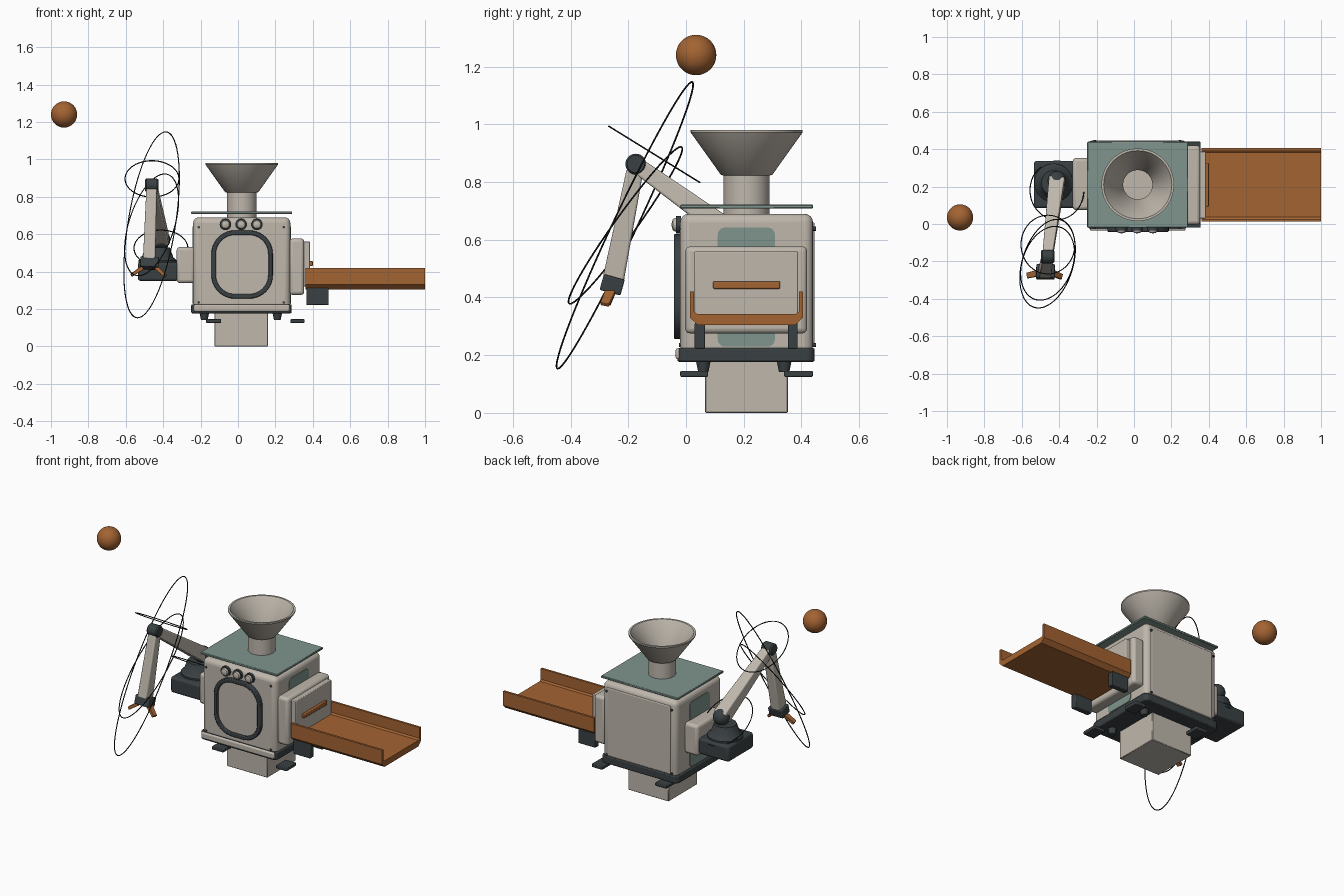
import bpy, bmesh, math
from mathutils import Vector, Matrix

if "Cube" in bpy.data.objects:
    bpy.data.objects.remove(bpy.data.objects["Cube"])

def mat(name, c):
    m = bpy.data.materials.new(name)
    m.diffuse_color = (*c, 1)
    m.use_nodes = True
    m.node_tree.nodes["Principled BSDF"].inputs["Base Color"].default_value = m.diffuse_color
    return m

BEIGE = mat("warm_beige", (0.52, 0.475, 0.415))
DARK = mat("charcoal", (0.042, 0.052, 0.056))
ORANGE = mat("burnt_orange", (0.37, 0.125, 0.032))
GREEN = mat("sage_green", (0.21, 0.30, 0.265))
BLACK = mat("wire_black", (0.012, 0.013, 0.014))

def finish(bm, name, m, bevel=0, segs=3):
    bmesh.ops.recalc_face_normals(bm, faces=bm.faces)
    me = bpy.data.meshes.new(name)
    bm.to_mesh(me)
    bm.free()
    me.materials.append(m)
    o = bpy.data.objects.new(name, me)
    bpy.context.collection.objects.link(o)
    if bevel:
        b = o.modifiers.new("bevel", 'BEVEL')
        b.width, b.segments, b.limit_method = bevel, segs, 'ANGLE'
    bpy.ops.object.select_all(action='DESELECT')
    o.select_set(True)
    bpy.context.view_layer.objects.active = o
    bpy.ops.object.shade_smooth_by_angle(angle=math.radians(35))
    return o

def box(name, x, y, z, m, bevel=0, segs=3):
    bm = bmesh.new()
    bmesh.ops.create_cube(bm, size=1)
    for v in bm.verts:
        v.co = [a + (b - a) * (c + 0.5) for (a, b), c in zip((x, y, z), v.co)]
    return finish(bm, name, m, bevel, segs)

def beam(name, p, q, s0, s1, m, bevel=0.008, side=(1, 0, 0)):
    """Tapered bar from p to q, sizes (side, depth) at both ends."""
    p, q = Vector(p), Vector(q)
    d = (q - p).normalized()
    a = (Vector(side) - d * d.dot(Vector(side))).normalized()
    b = d.cross(a)
    bm = bmesh.new()
    rows = [[bm.verts.new(c + a * i * s[0] / 2 + b * j * s[1] / 2)
             for i, j in ((-1, -1), (1, -1), (1, 1), (-1, 1))] for c, s in ((p, s0), (q, s1))]
    bm.faces.new(rows[0])
    bm.faces.new(rows[1])
    for i in range(4):
        k = (i + 1) % 4
        bm.faces.new((rows[0][i], rows[0][k], rows[1][k], rows[1][i]))
    return finish(bm, name, m, bevel)

def lathe(name, prof, loc, m, axis='z', n=48):
    """Revolve (radius, height) points; axis 'z' is up, '-y' forward, 'x' sideways."""
    bm = bmesh.new()
    vs = [bm.verts.new((r, 0, h)) for r, h in prof]
    es = [bm.edges.new(e) for e in zip(vs, vs[1:])]
    bmesh.ops.spin(bm, geom=vs + es, cent=(0, 0, 0), axis=(0, 0, 1), angle=2 * math.pi, steps=n)
    bmesh.ops.remove_doubles(bm, verts=bm.verts, dist=1e-5)
    R = {'z': Matrix(), '-y': Matrix.Rotation(math.pi / 2, 4, 'X'),
         'x': Matrix.Rotation(math.pi / 2, 4, 'Y')}[axis]
    bm.transform(Matrix.Translation(loc) @ R)
    return finish(bm, name, m)

def rrect(u, v, r, n=10):
    pts = []
    for k, (cu, cv) in enumerate(((u[1] - r, v[1] - r), (u[0] + r, v[1] - r),
                                  (u[0] + r, v[0] + r), (u[1] - r, v[0] + r))):
        for i in range(n + 1):
            t = (k + i / n) * math.pi / 2
            pts.append((cu + r * math.cos(t), cv + r * math.sin(t)))
    return pts

def prism(name, pts, axis, a, b, m, inner=None, bevel=0):
    """Extrude an outline along an axis, optionally with a hole."""
    place = {'x': lambda u, v, w: (w, u, v), 'y': lambda u, v, w: (u, w, v),
             'z': lambda u, v, w: (u, v, w)}[axis]
    bm = bmesh.new()
    loops = [[bm.verts.new(place(*p, w)) for p in o]
             for o, w in ([(pts, a), (pts, b)] + ([(inner, b), (inner, a)] if inner else []))]
    n = len(pts)
    pairs = list(zip(loops, loops[1:] + loops[:1])) if inner else [(loops[0], loops[1])]
    for A, B in pairs:
        for i in range(n):
            bm.faces.new((A[i], A[(i + 1) % n], B[(i + 1) % n], B[i]))
    if not inner:
        bm.faces.new(loops[0])
        bm.faces.new(loops[1])
    return finish(bm, name, m, bevel, 2)

def wire(name, c, u, v, r=0.003, n=72, k=6):
    """Thin elliptical loop with centre c and semi-axes u, v."""
    c, u, v = Vector(c), Vector(u), Vector(v)
    nor = u.cross(v).normalized()
    bm = bmesh.new()
    rings = []
    for i in range(n):
        t = 2 * math.pi * i / n
        tan = (v * math.cos(t) - u * math.sin(t)).normalized()
        out = tan.cross(nor)
        p = c + u * math.cos(t) + v * math.sin(t)
        rings.append([bm.verts.new(p + r * (out * math.cos(2 * math.pi * j / k) +
                                            nor * math.sin(2 * math.pi * j / k))) for j in range(k)])
    for i in range(n):
        A, B = rings[i], rings[(i + 1) % n]
        for j in range(k):
            bm.faces.new((A[j], A[(j + 1) % k], B[(j + 1) % k], B[j]))
    return finish(bm, name, BLACK)

def ball(name, loc, r, m):
    bm = bmesh.new()
    bmesh.ops.create_uvsphere(bm, u_segments=40, v_segments=24, radius=r)
    bm.transform(Matrix.Translation(loc))
    return finish(bm, name, m)

# Cabinet: body, base, pedestal, lid
box("cabinet_body", (-0.24, 0.28), (-0.02, 0.44), (0.2, 0.69), BEIGE, 0.03, 4)
prism("base_plate", rrect((-0.25, 0.287), (-0.03, 0.446), 0.03), 'z', 0.177, 0.225, DARK, bevel=0.006)
box("front_sill", (-0.235, 0.275), (-0.036, -0.01), (0.186, 0.224), BEIGE, 0.008)
box("back_panel", (-0.2, 0.245), (0.43, 0.446), (0.23, 0.66), BEIGE, 0.005)
box("pedestal", (-0.125, 0.16), (0.066, 0.353), (0, 0.18), BEIGE, 0.003, 1)
box("lid_plate", (-0.25, 0.29), (-0.02, 0.44), (0.708, 0.722), GREEN, 0.003, 1)

# Feet
for sx, px in (("left", (-0.17, -0.09)), ("right", (0.28, 0.355))):
    for sy, py, cy in (("front", (-0.02, 0.077), 0.06), ("back", (0.34, 0.44), 0.34)):
        box(f"foot_pad_{sx}_{sy}", px, py, (0.125, 0.146), DARK, 0.004, 2)
        lathe(f"foot_stem_{sx}_{sy}", [(0, 0), (0.018, 0), (0.026, 0.04), (0, 0.04)],
              (-0.18 if sx == "left" else 0.21, cy, 0.142), DARK, n=20)

# Hopper funnel, hollow inside
lathe("hopper_funnel", [(0, 0.69), (0.08, 0.69), (0.08, 0.822), (0.09, 0.826), (0.194, 0.972),
                        (0.194, 0.98), (0.182, 0.98), (0.078, 0.828), (0.078, 0.76), (0, 0.76)],
      (0.02, 0.21, 0), BEIGE, n=64)

# Front door, knobs, screws
prism("door_frame", rrect((-0.142, 0.186), (0.256, 0.62), 0.125), 'y', -0.042, -0.015, DARK,
      inner=rrect((-0.118, 0.162), (0.28, 0.596), 0.102), bevel=0.005)
prism("door_panel", rrect((-0.12, 0.164), (0.278, 0.598), 0.104), 'y', -0.028, -0.015, BEIGE)
for i, x in enumerate((-0.067, 0.017, 0.101)):
    lathe(f"knob_collar_{i}", [(0, 0), (0.031, 0), (0.031, 0.016), (0, 0.016)], (x, -0.018, 0.652), DARK, '-y', 28)
    lathe(f"knob_cap_{i}", [(0.024, 0), (0.024, 0.018), (0.02, 0.027), (0.01, 0.031), (0, 0.032)],
          (x, -0.018, 0.652), BEIGE, '-y', 28)
for i, (x, z) in enumerate(((-0.21, 0.638), (0.245, 0.638), (-0.21, 0.235), (0.245, 0.235))):
    lathe(f"front_screw_{i}", [(0, 0), (0.007, 0), (0.007, 0.01), (0, 0.01)], (x, -0.014, z), DARK, '-y', 12)
    lathe(f"back_screw_{i}", [(0, 0), (0.007, 0), (0.007, 0.02), (0, 0.02)], (x, 0.45, z), DARK, '-y', 12)

# Side windows
for side, a, b in (("right", 0.276, 0.284), ("left", -0.244, -0.236)):
    prism(f"side_window_{side}", rrect((0.11, 0.308), (0.23, 0.642), 0.025), 'x', a, b, GREEN)

# Output side: door housing, hatch, handle, chute
box("outlet_housing", (0.275, 0.354), (-0.003, 0.42), (0.275, 0.577), BEIGE, 0.018)
box("outlet_hatch", (0.34, 0.385), (0.03, 0.388), (0.32, 0.56), BEIGE, 0.004, 2)
box("hatch_handle", (0.38, 0.4), (0.094, 0.326), (0.43, 0.456), ORANGE, 0.004, 2)
prism("chute", [(0.014, 0.42), (0.014, 0.33), (0.04, 0.305), (0.379, 0.305), (0.405, 0.33), (0.405, 0.42),
                (0.391, 0.42), (0.391, 0.352), (0.381, 0.343), (0.038, 0.343), (0.028, 0.352), (0.028, 0.42)],
      'x', 0.362, 1.0, ORANGE)
for n, y in (("front", (0.03, 0.066)), ("back", (0.353, 0.387))):
    box(f"chute_bracket_{n}", (0.365, 0.485), y, (0.222, 0.312), DARK, 0.004, 2)

# Arm mount
box("arm_bracket", (-0.328, -0.23), (0.075, 0.353), (0.338, 0.532), BEIGE, 0.018)
box("arm_base", (-0.535, -0.318), (0.085, 0.337), (0.35, 0.45), DARK, 0.014)
lathe("arm_turret", [(0, 0.44), (0.103, 0.44), (0.103, 0.46), (0.085, 0.475), (0.065, 0.53), (0, 0.53)],
      (-0.43, 0.22, 0), DARK)

# Robot arm
shoulder, elbow, wrist = (-0.412, 0.232, 0.57), (-0.462, -0.172, 0.86), (-0.475, -0.252, 0.462)
ball("shoulder_joint", shoulder, 0.05, DARK)
beam("upper_arm", shoulder, elbow, (0.085, 0.085), (0.055, 0.055), BEIGE)
lathe("elbow_joint", [(0, -0.036), (0.03, -0.036), (0.036, -0.028), (0.036, 0.028), (0.03, 0.036), (0, 0.036)],
      (-0.462, -0.174, 0.862), DARK, 'x', 28)
beam("forearm", (-0.462, -0.177, 0.84), wrist, (0.056, 0.058), (0.066, 0.074), BEIGE)
beam("wrist_block", (-0.472, -0.248, 0.472), (-0.474, -0.263, 0.418), (0.098, 0.075), (0.098, 0.075), DARK, 0.006)
for n, a, b in (("left", (-0.512, -0.262, 0.42), (-0.57, -0.276, 0.38)),
                ("right", (-0.436, -0.262, 0.42), (-0.388, -0.282, 0.376))):
    beam(f"gripper_finger_{n}", a, b, (0.035, 0.022), (0.03, 0.018), ORANGE, 0.003, side=(0, 1, 0))

# Thin loops around the arm
wire("elbow_loop", (-0.46, -0.11, 0.896), (0, 0.157, -0.097), (0.144, 0, 0))
wire("shoulder_loop", (-0.412, 0.18, 0.525), (0, 0.157, -0.097), (0.144, 0, 0))
wire("forearm_loop_large", (-0.462, -0.212, 0.65), (0.075, 0.2325, 0.497), (0.128, -0.045, 0))
wire("forearm_loop_small", (-0.462, -0.21, 0.65), (0.07, 0.192, 0.272), (0.126, -0.045, 0))

# Floating ball
ball("floating_ball", (-0.93, 0.035, 1.24), 0.07, ORANGE)
